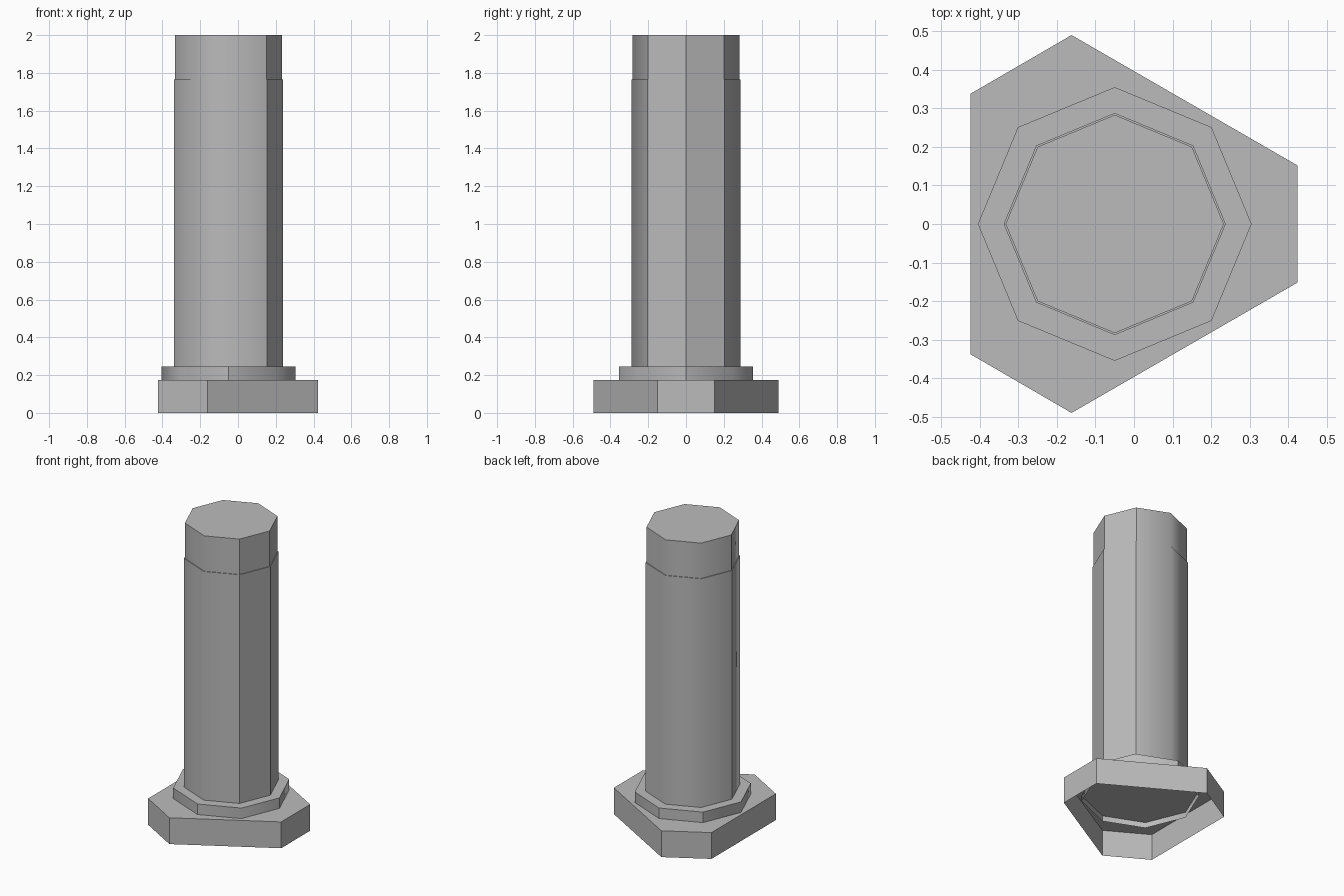
import bpy, bmesh
from math import cos, sin, radians

cube = bpy.data.objects.get("Cube")
if cube:
    bpy.data.objects.remove(cube)

grey = bpy.data.materials.new("plain_grey")
grey.use_nodes = True
grey.diffuse_color = (0.5, 0.5, 0.5, 1)
grey.node_tree.nodes["Principled BSDF"].inputs["Base Color"].default_value = (0.5, 0.5, 0.5, 1)


def octagon(radius, cx=-0.05):
    return [(cx + radius * cos(radians(a)), radius * sin(radians(a))) for a in range(0, 360, 45)]


def prism(name, outline, z0, z1, sharp=None):
    """Open-bottomed prism; sharp lists the corners that stay crisp (None = all flat)."""
    bm = bmesh.new()
    low = [bm.verts.new((x, y, z0)) for x, y in outline]
    high = [bm.verts.new((x, y, z1)) for x, y in outline]
    count = len(outline)
    for i in range(count):
        j = (i + 1) % count
        wall = bm.faces.new((low[i], low[j], high[j], high[i]))
        wall.smooth = sharp is not None
    cap = bm.faces.new(high)
    for edge in cap.edges:
        edge.smooth = False
    for i in sharp or []:
        bm.edges.get((low[i], high[i])).smooth = False
    mesh = bpy.data.meshes.new(name)
    bm.to_mesh(mesh)
    bm.free()
    mesh.materials.append(grey)
    obj = bpy.data.objects.new(name, mesh)
    bpy.context.collection.objects.link(obj)
    return obj


# Hollow six-sided foot: three long and three short walls
half = [(0.424, 0.152), (-0.162, 0.49), (-0.424, 0.338)]
foot = half + [(x, -y) for x, y in reversed(half)]
prism("foot", foot, 0, 0.175)

# Collar, dipping slightly below the foot's top plate
prism("collar", octagon(0.355), 0.138, 0.245, sharp=[0, 2, 3, 6])

# Shaft with a slightly narrower tip
prism("shaft", octagon(0.288), 0.245, 1.765, sharp=[0, 1, 4, 7])
prism("shaft_tip", octagon(0.283), 1.765, 2.0, sharp=[0, 1, 4, 7])
